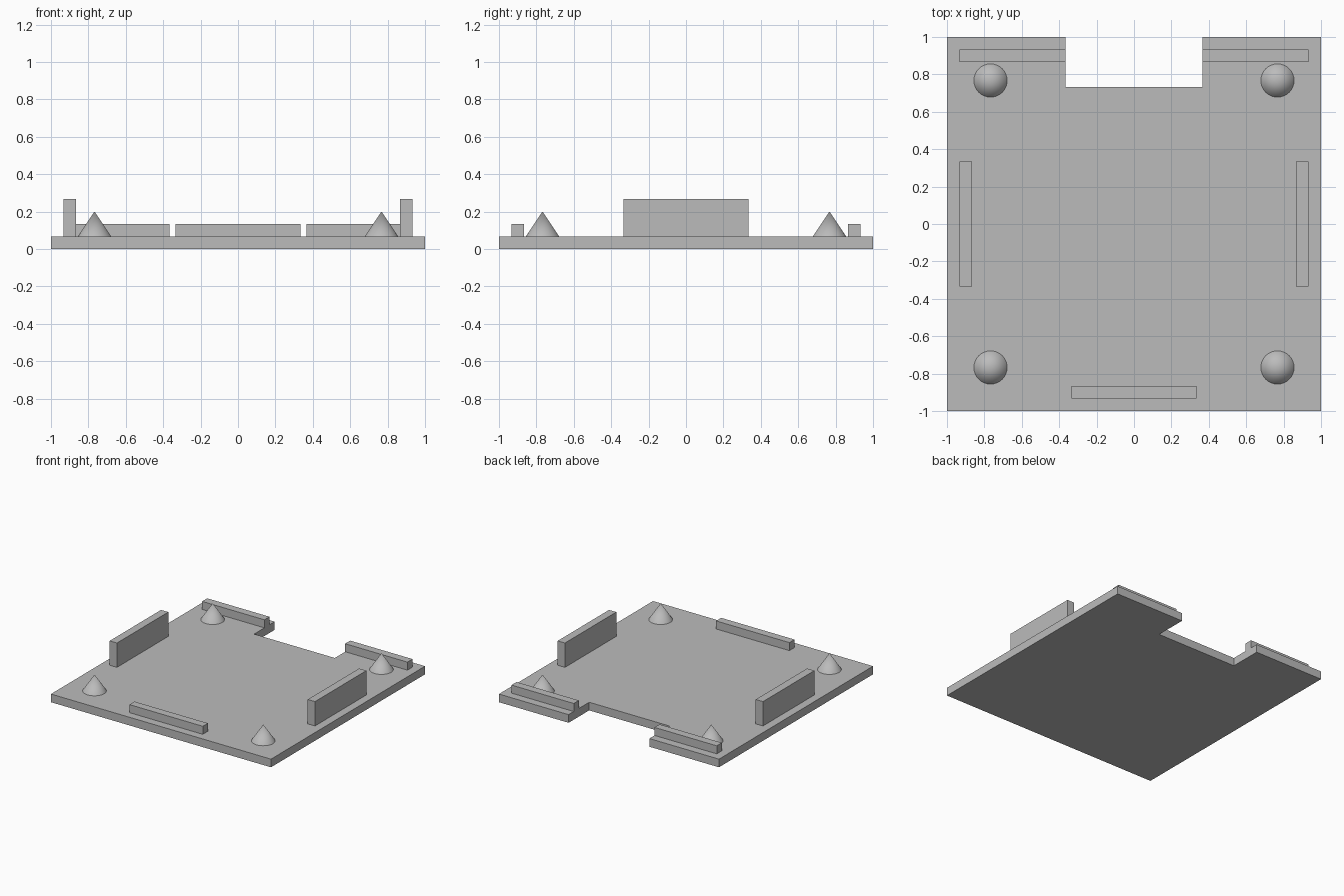
import bpy, bmesh, math

cube = bpy.data.objects.get("Cube")
if cube:
    bpy.data.objects.remove(cube, do_unlink=True)

grey = bpy.data.materials.new("light_grey")
grey.use_nodes = True
grey.diffuse_color = (0.5, 0.5, 0.5, 1)
grey.node_tree.nodes["Principled BSDF"].inputs["Base Color"].default_value = (0.5, 0.5, 0.5, 1)

BASE_TOP = 0.067


def add_object(name, bm):
    mesh = bpy.data.meshes.new(name)
    bm.normal_update()
    bm.to_mesh(mesh)
    bm.free()
    mesh.materials.append(grey)
    obj = bpy.data.objects.new(name, mesh)
    bpy.context.collection.objects.link(obj)
    return obj


def prism(name, outline, bottom, top):
    """Extrude a counter-clockwise outline from bottom to top."""
    bm = bmesh.new()
    face = bm.faces.new([bm.verts.new((x, y, bottom)) for x, y in outline])
    result = bmesh.ops.extrude_face_region(bm, geom=[face], use_keep_orig=True)
    for v in result["geom"]:
        if isinstance(v, bmesh.types.BMVert):
            v.co.z = top
    bmesh.ops.recalc_face_normals(bm, faces=bm.faces[:])
    return add_object(name, bm)


def rail(name, x0, x1, y0, y1, top):
    return prism(name, [(x0, y0), (x1, y0), (x1, y1), (x0, y1)], BASE_TOP, top)


# Base plate with a notch in the back edge
half = [(1, -1), (1, 1), (0.367, 1), (0.367, 0.733)]
prism("base_plate", half + [(-x, y) for x, y in reversed(half)], 0, BASE_TOP)

# Low front rail
rail("front_rail", -0.333, 0.333, -0.933, -0.867, 0.133)

for side, s in (("left", 1), ("right", -1)):
    # Tall side wall and low back rail
    x0, x1 = sorted((s * 0.867, s * 0.933))
    rail(side + "_wall", x0, x1, -0.333, 0.333, 0.267)
    x0, x1 = sorted((s * 0.367, s * 0.933))
    rail(side + "_back_rail", x0, x1, 0.867, 0.933, 0.133)

    # Corner cones
    for end, e in (("front", -1), ("back", 1)):
        bm = bmesh.new()
        bmesh.ops.create_cone(bm, cap_ends=True, segments=32,
                              radius1=0.089, radius2=0, depth=0.133)
        bmesh.ops.remove_doubles(bm, verts=bm.verts[:], dist=0.0001)
        cone = add_object(f"{end}_{side}_cone", bm)
        cone.location = (s * 0.767, e * 0.767, BASE_TOP + 0.0665)
        bpy.ops.object.select_all(action="DESELECT")
        cone.select_set(True)
        bpy.context.view_layer.objects.active = cone
        bpy.ops.object.shade_smooth_by_angle(angle=math.radians(30))
